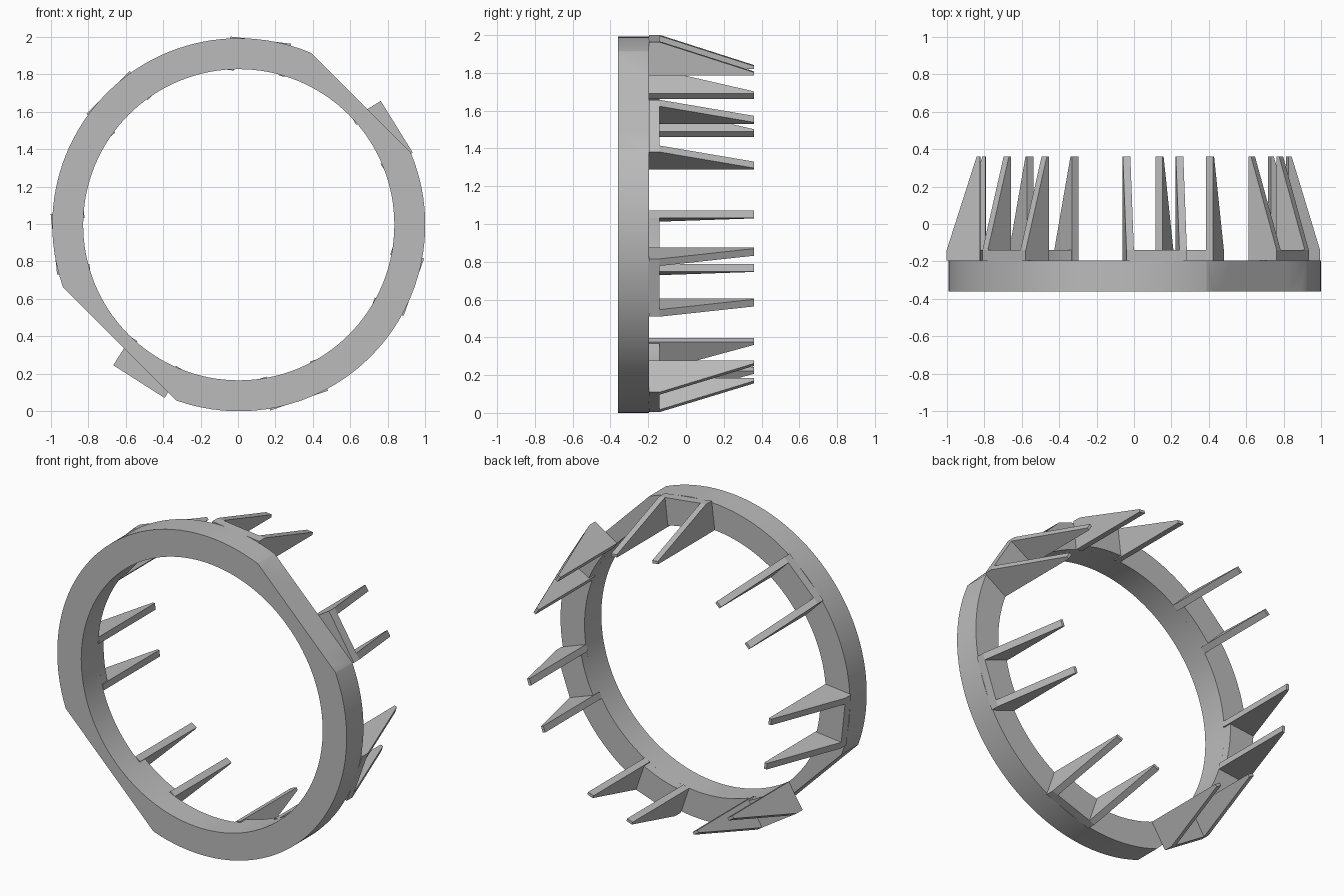
import bpy, bmesh
from math import sin, cos, radians, sqrt, tau
from mathutils import Vector, Matrix

cube = bpy.data.objects.get("Cube")
if cube:
    bpy.data.objects.remove(cube)

CENTRE = Vector((0.004, 0, 0.996))
R_OUT, R_IN = 0.996, 0.831
Y_FRONT, Y_RING, Y_PLATE, Y_TIP = -0.36, -0.195, -0.14, 0.36
HALF, PLATE_R, FIN_W = 0.1625, 0.993, 0.04
COUNT, START = 7, 31.8

grey = bpy.data.materials.new("mid_grey")
grey.use_nodes = True
colour = (0.5, 0.5, 0.5, 1)
grey.diffuse_color = colour
grey.node_tree.nodes["Principled BSDF"].inputs["Base Color"].default_value = colour


def finish(bm, name):
    bmesh.ops.recalc_face_normals(bm, faces=bm.faces[:])
    mesh = bpy.data.meshes.new(name)
    bm.to_mesh(mesh)
    bm.free()
    mesh.materials.append(grey)
    obj = bpy.data.objects.new(name, mesh)
    bpy.context.collection.objects.link(obj)
    return obj


def prism(bm, points, offset):
    """Closed solid from an outline swept along an offset."""
    low = [bm.verts.new(p) for p in points]
    high = [bm.verts.new(Vector(p) + Vector(offset)) for p in points]
    bm.faces.new(low)
    bm.faces.new(high)
    for i in range(len(low)):
        j = (i + 1) % len(low)
        bm.faces.new((low[i], low[j], high[j], high[i]))


# Ring: square section revolved around y
bm = bmesh.new()
SEGS = 128
section = [(R_IN, Y_FRONT), (R_OUT, Y_FRONT), (R_OUT, Y_RING), (R_IN, Y_RING)]
loops = [[bm.verts.new((r * cos(k * tau / SEGS), y, r * sin(k * tau / SEGS)))
          for r, y in section] for k in range(SEGS)]
for k in range(SEGS):
    a, b = loops[k], loops[(k + 1) % SEGS]
    for i in range(4):
        j = (i + 1) % 4
        bm.faces.new((a[i], a[j], b[j], b[i]))

# Two flats cut off the rim on a diagonal
for side, dist in ((1, 0.922), (-1, 0.9)):
    normal = Vector((side, 0, side)).normalized()
    bmesh.ops.bisect_plane(bm, geom=bm.verts[:] + bm.edges[:] + bm.faces[:],
                           plane_co=normal * dist, plane_no=normal, clear_outer=True)
    bmesh.ops.holes_fill(bm, edges=[e for e in bm.edges if e.is_boundary], sides=0)
ring = finish(bm, "ring")
ring.location = CENTRE
bpy.context.view_layer.objects.active = ring
ring.select_set(True)
bpy.ops.object.shade_smooth_by_angle(angle=radians(30))
ring.select_set(False)

# Brackets: a base plate with two tapering fins, built pointing along +z
for n in range(COUNT):
    turn = Matrix.Rotation(radians(90 - START - n * 360 / COUNT), 4, 'Y')

    bm = bmesh.new()
    steps = 12
    arc = [HALF - 2 * HALF * i / steps for i in range(steps + 1)]
    outline = [(-HALF, Y_RING, PLATE_R), (HALF, Y_RING, PLATE_R)]
    outline += [(t, Y_RING, sqrt(R_IN ** 2 - t * t)) for t in arc]
    prism(bm, outline, (0, Y_PLATE - Y_RING, 0))
    plate = finish(bm, f"bracket_plate_{n + 1}")

    bm = bmesh.new()
    for x in (-HALF, HALF - FIN_W):
        prism(bm, [(x, Y_RING, 0.815), (x, Y_RING, PLATE_R), (x, Y_PLATE, PLATE_R),
                   (x, Y_TIP, 0.832), (x, Y_TIP, 0.815)], (FIN_W, 0, 0))
    fins = finish(bm, f"bracket_fins_{n + 1}")

    for obj in (plate, fins):
        obj.matrix_world = Matrix.Translation(CENTRE) @ turn
